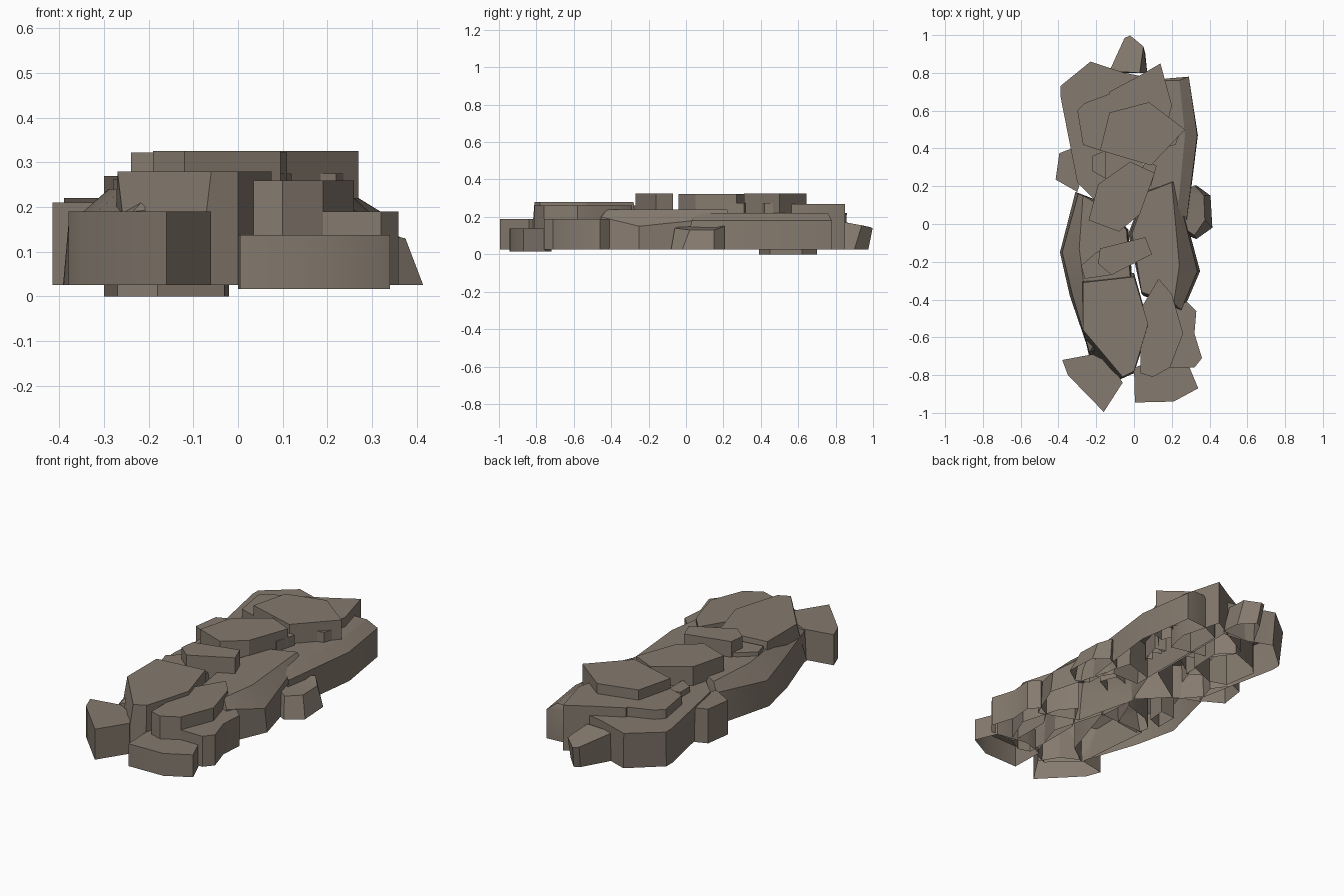
import bpy, bmesh, math

stone = bpy.data.materials.new("warm grey stone")
stone.diffuse_color = (0.235, 0.195, 0.157, 1)


def rock(name, top, z=None, base=0.025, foot=None, rim=None):
    """Open-bottomed slab: top outline, optional sloping shoulder rim (x, y, z), foot outline."""
    bm = bmesh.new()
    rings = [[bm.verts.new((p[0], p[1], p[2] if len(p) > 2 else z)) for p in top]]
    if rim:
        rings.append([bm.verts.new(p) for p in rim])
    rings.append([bm.verts.new((p[0], p[1], base)) for p in (foot or rim or top)])
    cap = bm.faces.new(rings[0])
    n = len(top)
    for up, lo in zip(rings, rings[1:]):
        for i in range(n):
            j = (i + 1) % n
            bm.faces.new((lo[i], lo[j], up[j], up[i]))
    bmesh.ops.recalc_face_normals(bm, faces=bm.faces)
    cap.normal_update()
    if cap.normal.z < 0:
        bmesh.ops.reverse_faces(bm, faces=bm.faces)
    if z is None:
        bmesh.ops.triangulate(bm, faces=[cap])
    me = bpy.data.meshes.new(name)
    bm.to_mesh(me)
    bm.free()
    me.materials.append(stone)
    ob = bpy.data.objects.new(name, me)
    bpy.context.collection.objects.link(ob)
    return ob


# Front foot stones
rock("front_left_block", [(-.38, -.72), (-.35, -.80), (-.16, -.995), (-.06, -.84),
                          (-.12, -.74), (-.22, -.69)], .19)
rock("front_right_block", [(0, -.76), (.005, -.945), (.21, -.94), (.34, -.87),
                           (.29, -.75), (.12, -.72)], .137, .016)
rock("front_right_side_block", [(.17, -.52), (.17, -.76), (.32, -.76), (.36, -.71), (.32, -.58),
                                (.33, -.46), (.28, -.41), (.22, -.44)], .19)

# Front upper slabs
rock("front_left_slab", [(-.27, -.31), (-.27, -.56), (-.06, -.81), (0, -.78), (.075, -.53),
                         (0, -.28)], .28,
     foot=[(-.28, -.27), (-.24, -.69), (-.09, -.83), (0, -.79), (.08, -.54), (0, -.26)])
rock("front_right_slab", [(.035, -.45), (.035, -.79), (.10, -.81), (.19, -.76), (.26, -.58),
                          (.20, -.37), (.13, -.29)], .26)

# Long flank stones with sloping shoulders
rock("left_flank", [(-.27, .15), (-.29, -.13), (-.26, -.36), (-.19, -.60),
                    (-.12, -.60), (-.02, -.28), (-.04, -.03), (-.18, .10)], .24,
     rim=[(-.295, .16, .19), (-.38, -.15, .16), (-.325, -.38, .18), (-.235, -.68, .19),
          (-.12, -.62, .2), (-.015, -.28, .2), (-.035, -.03, .2), (-.18, .12, .2)],
     foot=[(-.31, .17), (-.392, -.15), (-.34, -.38), (-.23, -.70),
           (-.12, -.62), (-.01, -.28), (-.03, -.03), (-.18, .12)])
rock("right_flank", [(.07, .17), (-.01, -.05), (.04, -.36), (.21, -.42),
                     (.24, -.22), (.20, .22)], .24,
     rim=[(.06, .18, .2), (-.02, -.05, .2), (.04, -.37, .2), (.25, -.455, .2),
          (.335, -.25, .15), (.215, .23, .2)],
     foot=[(.06, .18), (-.03, -.05), (.05, -.38), (.26, -.46), (.35, -.25), (.22, .23)])
rock("left_flank_chip", [(-.31, -.05), (-.31, -.17), (-.23, -.14), (-.22, -.04)], .21)
rock("left_flank_step", [(-.28, -.22), (-.26, -.29), (-.12, -.27), (-.05, -.10), (-.2, -.15)], .262)

# Rear base stones
rock("rear_left_base", [(-.39, .68), (-.30, .22), (-.18, .10), (.05, .25), (.05, .78),
                        (-.05, .80), (-.23, .86), (-.39, .73)], .22,
     foot=[(-.38, .66), (-.29, .22), (-.18, .10), (.05, .25), (.05, .78),
           (-.05, .79), (-.22, .85), (-.38, .71)])
rock("rear_right_base", [(.06, .72), (.06, .12), (.20, .14), (.23, .06),
                         (.27, .47), (.24, .76), (.17, .76)], .22,
     rim=[(.06, .72, .2), (.06, .11, .2), (.22, .12, .2), (.28, .03, .18),
          (.335, .47, .18), (.29, .78, .18), (.17, .77, .2)],
     foot=[(.06, .72), (.06, .10), (.22, .10), (.28, .0), (.338, .47), (.29, .78), (.17, .77)])
rock("rear_tip", [(-.13, .81, .18), (.03, .80, .18), (.05, .94, .155), (-.02, .998, .14),
                  (-.05, .985, .145)],
     foot=[(-.13, .80), (.07, .80), (.06, .90), (-.01, .975), (-.04, .96)])

# Outlying boulders on both sides
rock("left_boulder", [(-.415, .235), (-.30, .17), (-.26, .30), (-.33, .40), (-.395, .375)], .21)
rock("right_boulder", [(.25, .16, .15), (.26, -.02, .15), (.32, -.06, .14), (.375, .02, .13),
                       (.37, .15, .13), (.32, .205, .15)],
     foot=[(.25, .16), (.26, -.05), (.33, -.08), (.415, -.02), (.405, .15), (.33, .205)])

# Rear upper slabs; the deep one reaches the ground
rock("deep_step", [(-.30, .60), (-.27, .42), (-.18, .39), (-.03, .45), (-.02, .62), (-.10, .70),
                   (-.26, .64)], .27, 0)
rock("rear_middle_slab", [(-.13, .66), (-.13, .70), (.02, .78), (.14, .85), (.20, .63),
                          (.17, .50), (-.05, .55)], .27)
rock("rear_chip", [(-.22, .36), (-.22, .28), (-.15, .24), (-.15, .39)], .25, .1)
rock("rear_right_chip", [(.15, .40), (.22, .42), (.25, .50), (.19, .53), (.12, .48)], .275, .12)

# Top capstones
rock("rear_cap", [(-.18, .39), (.09, .31), (.27, .50), (.08, .645), (-.13, .59)], .325, .12)
rock("middle_cap", [(-.02, .33), (-.19, .21), (-.24, .02), (-.08, -.04), (.03, .05),
                    (.11, .27)], .322, .12)
rock("front_cap", [(-.18, -.13), (.06, -.07), (.095, -.16), (-.12, -.27), (-.19, -.21)], .325, .14)
rock("cap_wedge", [(.02, .25), (.09, .20), (.12, .31), (.06, .33)], .275, .12)

# Smooth only gentle bends
for ob in bpy.context.collection.objects:
    ob.select_set(True)
    bpy.context.view_layer.objects.active = ob
bpy.ops.object.shade_smooth_by_angle(angle=math.radians(30))
